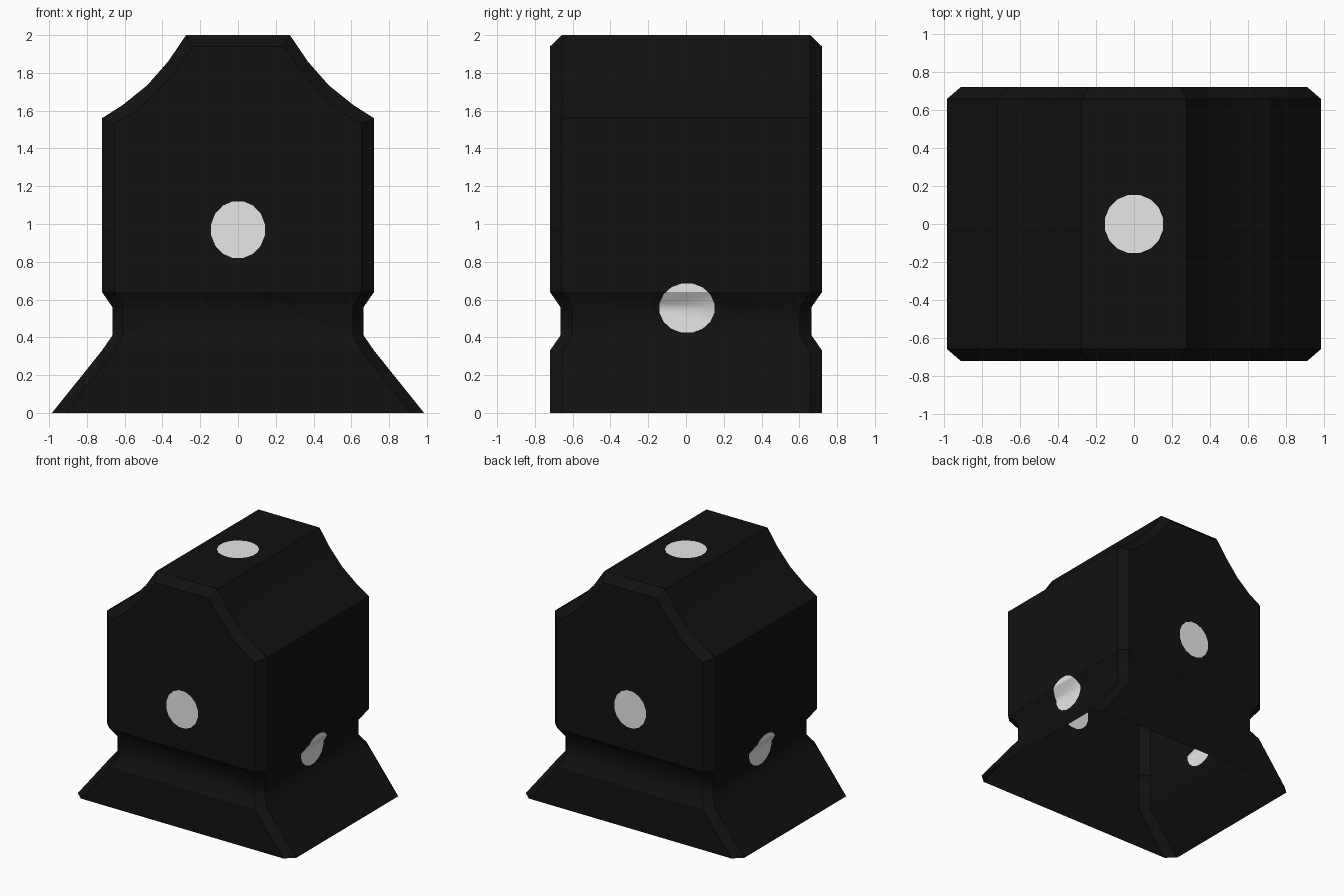
import bpy, bmesh, math
from mathutils import Vector

if "Cube" in bpy.data.objects:
    bpy.data.objects.remove(bpy.data.objects["Cube"])


def material(name, rgb):
    m = bpy.data.materials.new(name)
    m.diffuse_color = (*rgb, 1)
    m.use_nodes = True
    m.node_tree.nodes["Principled BSDF"].inputs["Base Color"].default_value = m.diffuse_color
    return m


# Half-profile rows: side-wall x, z | front-wall x, z | half depth
ROWS = [
    (0.985, 0.00, 0.912, 0.00, 0.72),
    (0.72, 0.33, 0.655, 0.33, 0.72),
    (0.665, 0.41, 0.61, 0.41, 0.665),
    (0.665, 0.56, 0.61, 0.56, 0.665),
    (0.72, 0.64, 0.655, 0.64, 0.72),
    (0.72, 1.56, 0.655, 1.53, 0.72),
    (0.61, 1.63, 0.565, 1.58, 0.72),
    (0.48, 1.735, 0.44, 1.685, 0.72),
    (0.37, 1.86, 0.33, 1.815, 0.72),
    (0.275, 2.00, 0.24, 1.94, 0.72),
]
CHAMFER = 0.063

bm = bmesh.new()

# Eight-point rings with chamfered corners, open at the bottom
rings = []
for px, pz, qx, qz, y in ROWS:
    yi = y - CHAMFER
    pts = [(qx, -y, qz), (px, -yi, pz), (px, yi, pz), (qx, y, qz),
           (-qx, y, qz), (-px, yi, pz), (-px, -yi, pz), (-qx, -y, qz)]
    rings.append([bm.verts.new(p) for p in pts])
for a, b in zip(rings, rings[1:]):
    for i in range(8):
        j = (i + 1) % 8
        bm.faces.new((a[i], a[j], b[j], b[i]))

# Flat top with its front and back chamfers
t = rings[-1]
bm.faces.new((t[1], t[2], t[5], t[6]))
bm.faces.new((t[7], t[0], t[1], t[6]))
bm.faces.new((t[3], t[4], t[5], t[2]))
bm.normal_update()


def paint_spot(axis, center, u, v, ru, rv, n=16):
    """Cut a round patch into the faces that look along axis and paint it."""
    axis, center, u, v = map(Vector, (axis, center, u, v))
    faces = [f for f in bm.faces if f.normal.dot(axis) > 0.75]
    for k in range(n):
        c, s = math.cos(math.tau * k / n), math.sin(math.tau * k / n)
        co = center + u * (ru * c) + v * (rv * s)
        no = (u * (c / ru) + v * (s / rv)).normalized()
        geom = set(faces)
        for f in faces:
            geom.update(f.edges)
            geom.update(f.verts)
        res = bmesh.ops.bisect_plane(bm, geom=list(geom), dist=1e-5,
                                     plane_co=co, plane_no=no)
        faces = [f for f in res["geom"] if isinstance(f, bmesh.types.BMFace)
                 and (f.calc_center_median() - co).dot(no) < 0]
    for f in faces:
        f.material_index = 1


# Spots on the front, back, both sides and top
X, Y, Z = (1, 0, 0), (0, 1, 0), (0, 0, 1)
for s in (-1, 1):
    paint_spot((0, s, 0), (0, 0, 0.97), X, Z, 0.142, 0.15)
    paint_spot((s, 0, 0), (0, 0.005 * s, 0.555), Y, Z, 0.145, 0.13)
paint_spot(Z, (0, 0, 0), X, Y, 0.153, 0.153)

# Smooth the groove and the curved shoulders, keep other edges sharp
bm.normal_update()
for f in bm.faces:
    f.smooth = True
for e in bm.edges:
    zs = [w.co.z for w in e.verts]
    in_groove = any(all(abs(z - g) < 1e-3 for z in zs) for g in (0.41, 0.56))
    e.smooth = in_groove or e.calc_face_angle(0) < math.radians(30)

mesh = bpy.data.meshes.new("body_shell")
bm.to_mesh(mesh)
bm.free()
mesh.materials.append(material("black", (0.006, 0.006, 0.006)))
mesh.materials.append(material("white", (0.8, 0.8, 0.8)))
body = bpy.data.objects.new("body_shell", mesh)
bpy.context.collection.objects.link(body)
